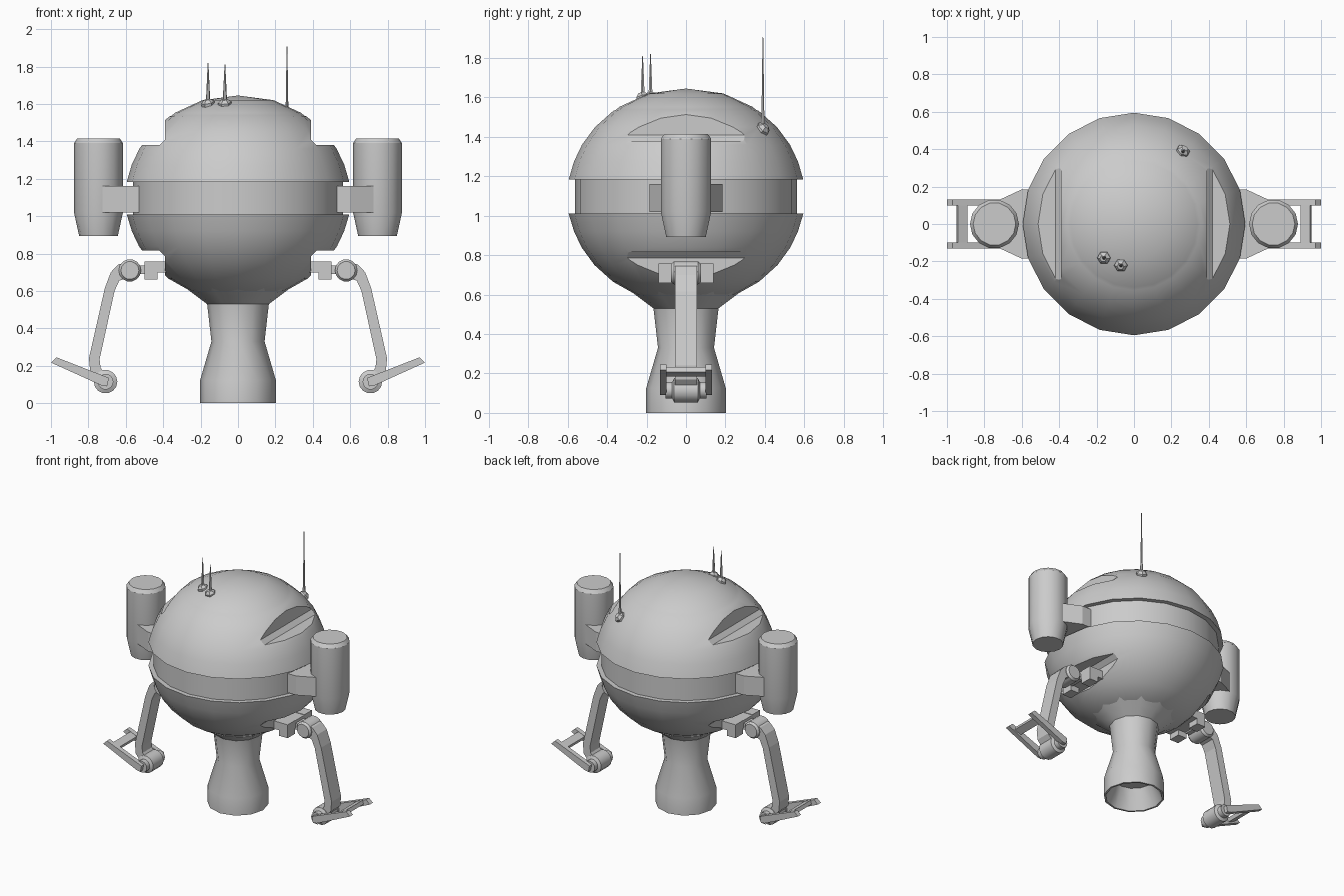
import bpy, bmesh, math
from mathutils import Vector, Matrix

if "Cube" in bpy.data.objects:
    bpy.data.objects.remove(bpy.data.objects["Cube"])


def finish(name, bm, mirror=(), smooth=True):
    """Turn a bmesh into an object, mirrored over the given world axes."""
    bmesh.ops.remove_doubles(bm, verts=bm.verts, dist=1e-5)
    bmesh.ops.recalc_face_normals(bm, faces=bm.faces)
    me = bpy.data.meshes.new(name)
    bm.to_mesh(me)
    bm.free()
    ob = bpy.data.objects.new(name, me)
    bpy.context.collection.objects.link(ob)
    if mirror:
        m = ob.modifiers.new("mirror", 'MIRROR')
        m.use_axis = ['x' in mirror, 'y' in mirror, False]
        m.use_clip = False
        m.use_mirror_merge = False
    for o in bpy.context.selected_objects:
        o.select_set(False)
    bpy.context.view_layer.objects.active = ob
    ob.select_set(True)
    if smooth:
        bpy.ops.object.shade_smooth_by_angle(angle=math.radians(32))
    return ob


def lathe(name, profile, n, matrix=Matrix(), mirror=()):
    """Spin (radius, height) points around the local z axis."""
    bm = bmesh.new()
    rings = []
    for r, z in profile:
        if r == 0:
            rings.append([bm.verts.new((0, 0, z))] * n)
        else:
            rings.append([bm.verts.new((r * math.cos(2 * math.pi * i / n),
                                        r * math.sin(2 * math.pi * i / n), z)) for i in range(n)])
    for a, b in zip(rings, rings[1:]):
        for i in range(n):
            j = (i + 1) % n
            vs = list(dict.fromkeys((a[i], a[j], b[j], b[i])))
            bm.faces.new(vs)
    bm.transform(matrix)
    return finish(name, bm, mirror)


def prism(name, pts, lo, hi, axis='y', mirror='x', smooth=False):
    """Extrude an outline: (x, z) along y, or (x, y) along z."""
    bm = bmesh.new()
    place = (lambda p, h: (p[0], h, p[1])) if axis == 'y' else (lambda p, h: (p[0], p[1], h))
    a = [bm.verts.new(place(p, lo)) for p in pts]
    b = [bm.verts.new(place(p, hi)) for p in pts]
    bm.faces.new(a)
    bm.faces.new(b)
    for i in range(len(pts)):
        j = (i + 1) % len(pts)
        bm.faces.new((a[i], a[j], b[j], b[i]))
    return finish(name, bm, mirror, smooth)


def rect(x0, x1, z0, z1):
    return [(x0, z0), (x1, z0), (x1, z1), (x0, z1)]


def axle(name, x, z, profile, n=14):
    """Turned part lying along y at (x, z), mirrored to the other side."""
    m = Matrix.Translation((x, 0, z)) @ Matrix.Rotation(math.pi / 2, 4, 'X')
    return lathe(name, profile, n, m, 'x')


# Round hull: flattened ball with recessed belt and raised top cap
def ball(z):
    return (0.6 * math.sqrt(1 - ((z - 1.098) / 0.55) ** 2), z)


hull = lathe("hull", [(0, 0.56), ball(0.60), ball(0.665), ball(0.75), ball(0.84), ball(0.92),
                      (0.595, 1.01), (0.562, 1.01), (0.562, 1.183), (0.595, 1.183),
                      ball(1.275), ball(1.36), ball(1.45), ball(1.532), (0.355, 1.537),
                      (0.338, 1.552), (0.19, 1.62), (0, 1.645)], 20)

# Side notches above and below the belt
notch = [(0.39, 1.41), (0.42, 1.38), (0.8, 1.38), (0.8, 1.8), (0.39, 1.8)]
for up in (True, False):
    for side in (1, -1):
        pts = [(side * x, z if up else 2.196 - z) for x, z in notch]
        cutter = prism("notch_cutter", pts, -0.8, 0.8, mirror='')
        cutter.hide_render = True
        mod = hull.modifiers.new("notch", 'BOOLEAN')
        mod.operation = 'DIFFERENCE'
        mod.solver = 'EXACT'
        mod.object = cutter
        bpy.context.view_layer.objects.active = hull
        bpy.ops.object.modifier_apply(modifier=mod.name)
        bpy.data.objects.remove(cutter)

# Waisted nozzle under the hull, hollow at the bottom
lathe("nozzle", [(0.285, 0.62), (0.225, 0.575), (0.165, 0.53), (0.142, 0.33), (0.202, 0.125),
                 (0.203, 0), (0.19, 0), (0.13, 0.14), (0, 0.14)], 12)

# Side pods and their brackets
lathe("side_pod", [(0, 0.893), (0.103, 0.893), (0.131, 1.02), (0.131, 1.39),
                   (0.114, 1.415), (0, 1.415)], 14, Matrix.Translation((0.746, 0, 0)), 'x')
prism("pod_bracket", [(0.52, -0.185), (0.60, -0.185), (0.74, -0.12),
                      (0.74, 0.12), (0.60, 0.185), (0.52, 0.185)], 1.02, 1.16, 'z')

# Hips: mounting plate, two lugs and a pivot
prism("hip_plate", rect(0.38, 0.50, 0.70, 0.755), -0.06, 0.06)
prism("hip_lug", [(0.38, 0.70), (0.43, 0.70), (0.43, 0.66), (0.50, 0.66), (0.50, 0.758), (0.38, 0.758)],
      0.055, 0.14, mirror='xy')
prism("hip_link", rect(0.49, 0.56, 0.69, 0.735), -0.05, 0.05)
axle("hip_pivot", 0.578, 0.71, [(0, -0.075), (0.048, -0.075), (0.06, -0.06),
                                (0.06, 0.06), (0.048, 0.075), (0, 0.075)])

# Bent legs
prism("leg", [(0.58, 0.755), (0.64, 0.742), (0.68, 0.70), (0.712, 0.615), (0.797, 0.24), (0.79, 0.17),
              (0.74, 0.11), (0.69, 0.13), (0.735, 0.19), (0.74, 0.235), (0.66, 0.60), (0.635, 0.655),
              (0.59, 0.67)], -0.055, 0.055)

# Ankles
axle("ankle", 0.708, 0.115, [(0, -0.105), (0.042, -0.105), (0.042, -0.07), (0.063, -0.06),
                             (0.063, 0.06), (0.042, 0.07), (0.042, 0.105), (0, 0.105)])

# Forked feet: two bars with a cross bar
prism("foot_bar", [(0.70, 0.09), (0.73, 0.095), (1.0, 0.217), (0.97, 0.245), (0.69, 0.135)],
      0.098, 0.132, mirror='xy')
prism("foot_cross_bar", [(0.90, 0.185), (0.95, 0.207), (0.94, 0.232), (0.89, 0.21)], -0.10, 0.10)

# Antennas: six-sided base standing on the hull, upright thin rod
for x, y, z, tip, r, tilt in ((-0.16, -0.18, 1.60, 1.82, 0.036, 0.3),
                              (-0.07, -0.22, 1.60, 1.81, 0.036, 0.3),
                              (0.262, 0.39, 1.44, 1.907, 0.038, 0.85)):
    lean = Matrix.Rotation(tilt, 4, Vector((-y, x, 0)).normalized())
    lathe("antenna_base", [(0, -0.025), (r, -0.025), (r, 0.008), (r * 0.5, 0.025), (0, 0.025)],
          6, Matrix.Translation((x, y, z)) @ lean)
    lathe("antenna_rod", [(0, z), (0.012, z), (0.008, z + 0.09), (0.002, tip), (0, tip)],
          6, Matrix.Translation((x, y, 0)))
